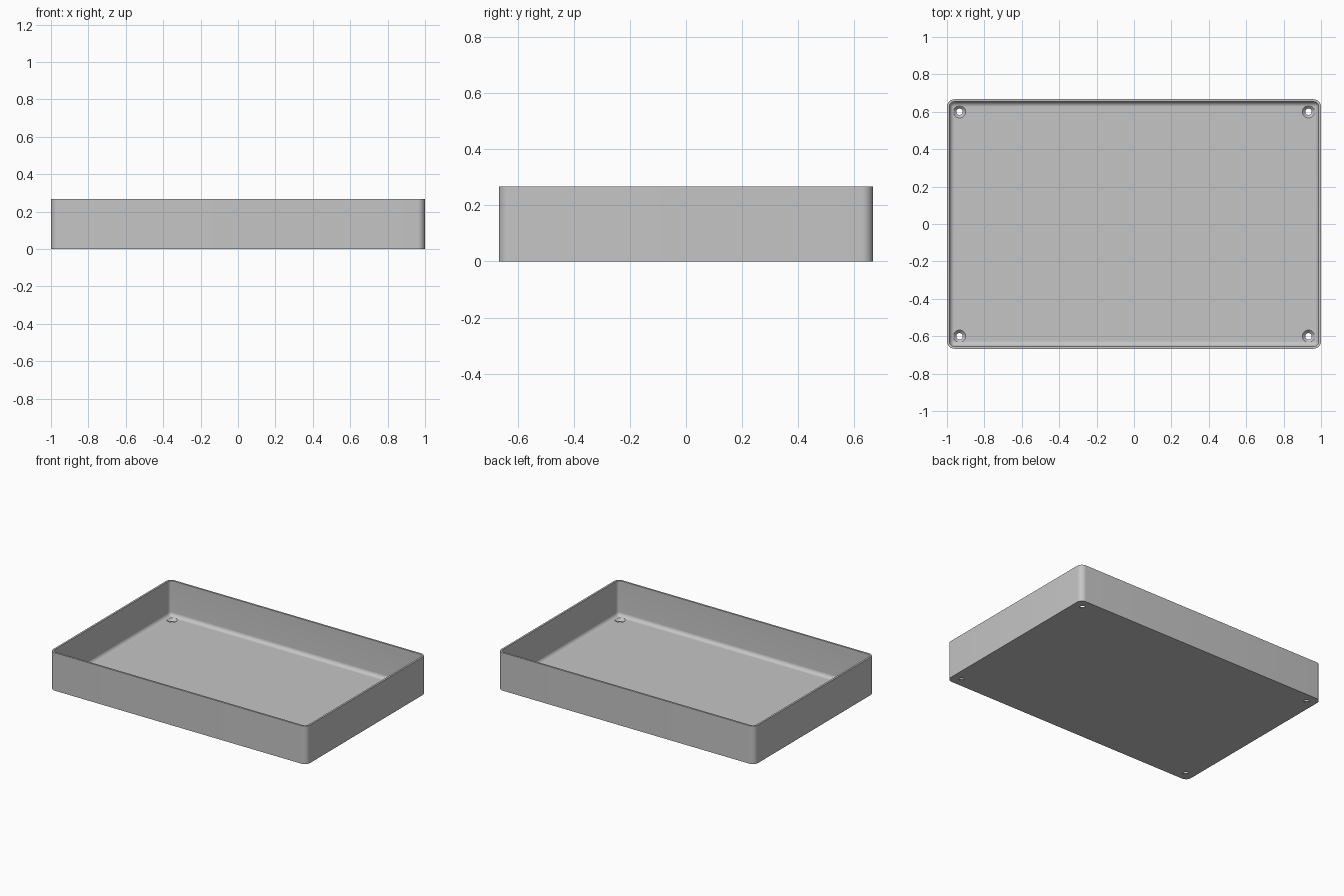
import bpy, bmesh, math

cube = bpy.data.objects.get("Cube")
if cube:
    bpy.data.objects.remove(cube, do_unlink=True)

# Main sizes
HALF_X, HALF_Y, HEIGHT = 1.0, 0.667, 0.267
CORNER, WALL, FLOOR, FILLET = 0.04, 0.0133, 0.02, 0.0267
HOLE_X, HOLE_Y, HOLE_R, SINK_R, SINK_DEPTH = 0.933, 0.6, 0.017, 0.033, 0.016
SEGMENTS = 10

grey = bpy.data.materials.new("light grey")
grey.use_nodes = True
colour = (0.56, 0.56, 0.56, 1)
grey.diffuse_color = colour
grey.node_tree.nodes["Principled BSDF"].inputs["Base Color"].default_value = colour


def rounded_ring(bm, inset, z):
    """Loop of vertices around a rounded rectangle, moved inwards by inset."""
    radius = max(CORNER - inset, 0)
    verts = []
    for quarter, (sx, sy) in enumerate([(1, 1), (-1, 1), (-1, -1), (1, -1)]):
        for i in range(SEGMENTS + 1):
            a = (quarter + i / SEGMENTS) * math.pi / 2
            verts.append(bm.verts.new((sx * (HALF_X - inset - radius) + radius * math.cos(a),
                                       sy * (HALF_Y - inset - radius) + radius * math.sin(a), z)))
    return verts


def circle_ring(bm, x, y, radius, z, count=32):
    return [bm.verts.new((x + radius * math.cos(2 * math.pi * i / count),
                          y + radius * math.sin(2 * math.pi * i / count), z)) for i in range(count)]


def loft(bm, rings):
    """Skin the rings in order and cap both ends."""
    for low, high in zip(rings, rings[1:]):
        for i in range(len(low)):
            j = (i + 1) % len(low)
            bm.faces.new((low[i], low[j], high[j], high[i]))
    bm.faces.new(rings[0][::-1])
    bm.faces.new(rings[-1])


def finish(bm, name):
    bmesh.ops.remove_doubles(bm, verts=bm.verts, dist=0.00005)
    bmesh.ops.recalc_face_normals(bm, faces=bm.faces)
    mesh = bpy.data.meshes.new(name)
    bm.to_mesh(mesh)
    bm.free()
    mesh.materials.append(grey)
    obj = bpy.data.objects.new(name, mesh)
    bpy.context.collection.objects.link(obj)
    return obj


# Tray: outer wall, rim, inner wall, curved foot of the wall, floor
profile = [(0, 0), (0, HEIGHT), (WALL, HEIGHT)]
for i in range(SEGMENTS + 1):
    a = i / SEGMENTS * math.pi / 2
    profile.append((WALL + FILLET * (1 - math.cos(a)), FLOOR + FILLET * (1 - math.sin(a))))
bm = bmesh.new()
loft(bm, [rounded_ring(bm, inset, z) for inset, z in profile])
tray = finish(bm, "tray")

# Countersunk screw holes in the four corners
bm = bmesh.new()
for sx in (-1, 1):
    for sy in (-1, 1):
        steps = [(HOLE_R, -0.05), (HOLE_R, FLOOR - SINK_DEPTH), (SINK_R, FLOOR), (SINK_R, FLOOR + 0.05)]
        loft(bm, [circle_ring(bm, sx * HOLE_X, sy * HOLE_Y, r, z) for r, z in steps])
cutter = finish(bm, "screw_hole_cutter")
cutter.hide_render = True

cut = tray.modifiers.new("screw holes", 'BOOLEAN')
cut.operation = 'DIFFERENCE'
cut.solver = 'EXACT'
cut.object = cutter

bpy.ops.object.select_all(action='DESELECT')
tray.select_set(True)
bpy.context.view_layer.objects.active = tray
bpy.ops.object.modifier_apply(modifier=cut.name)
bpy.data.objects.remove(cutter, do_unlink=True)
bpy.ops.object.shade_smooth_by_angle(angle=math.radians(30))
